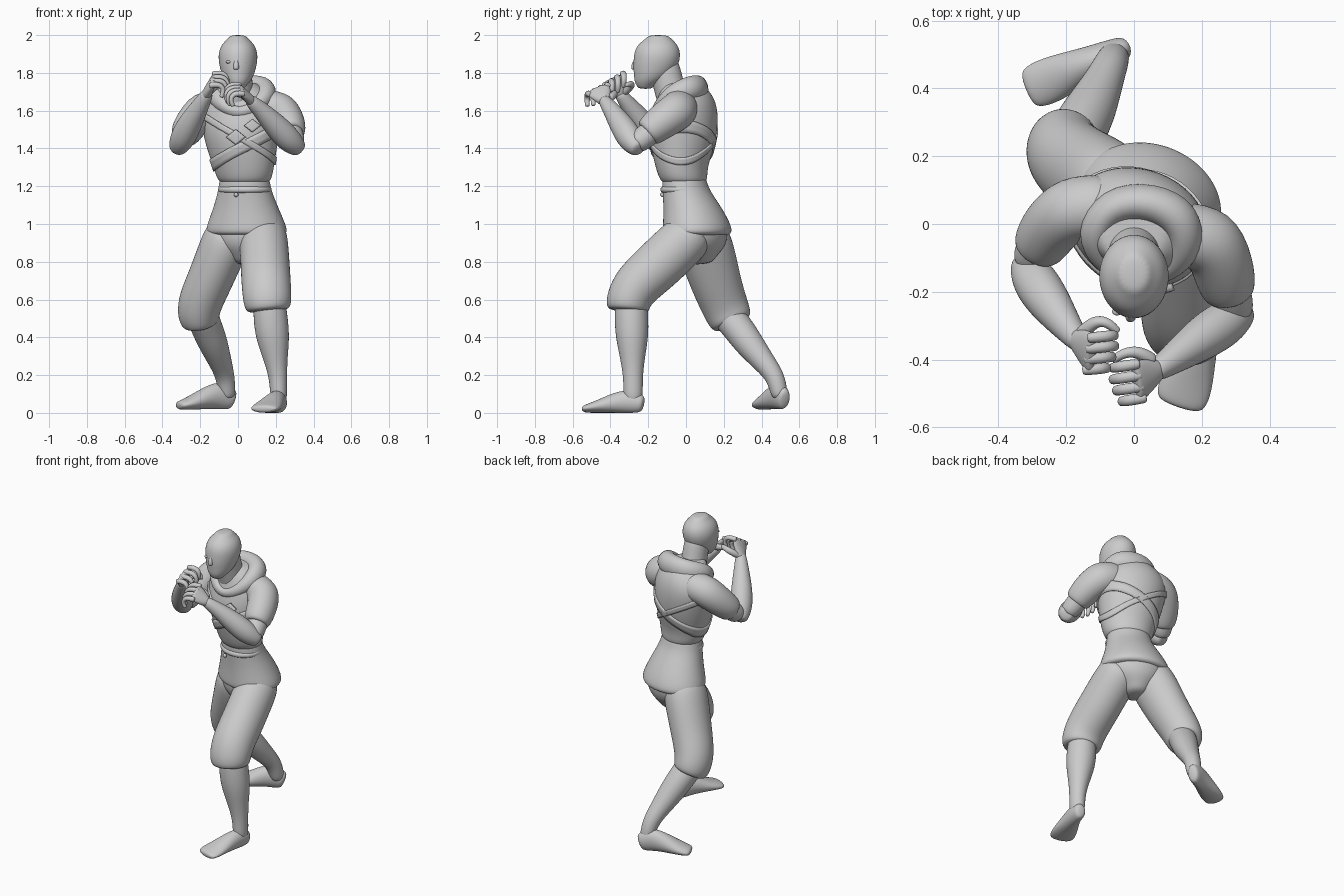
import bpy, bmesh, math
from mathutils import Vector as V

YAW = (math.cos(0.35), -math.sin(0.35), 0)   # the torso is turned to its right


def add(name, bm, sub=2):
    me = bpy.data.meshes.new(name)
    bmesh.ops.recalc_face_normals(bm, faces=bm.faces)
    for f in bm.faces:
        f.smooth = True
    bm.to_mesh(me)
    bm.free()
    ob = bpy.data.objects.new(name, me)
    bpy.context.collection.objects.link(ob)
    if sub:
        ob.modifiers.new("Smooth", 'SUBSURF').levels = sub
        ob.modifiers["Smooth"].render_levels = sub
    return ob


def loft(name, rings, side=(1, 0, 0), n=14, caps=(0.5, 0.5), flat=False, closed=False):
    """Skin through rings (x, y, z, half width[, half depth]) with rounded ends."""
    pts = [V(r[:3]) for r in rings]
    rad = [(r[3], r[4] if len(r) > 4 else r[3]) for r in rings]
    m = len(pts)
    tan = []
    for i in range(m):
        a = pts[i - 1] if closed or i else pts[0]
        b = pts[(i + 1) % m] if closed else pts[min(i + 1, m - 1)]
        tan.append(V((0, 0, 1 if pts[-1].z > pts[0].z else -1)) if flat else (b - a).normalized())
    if not closed:
        for end, sg, k in ((0, -1, caps[0]), (-1, 1, caps[1])):
            r = rad[end]
            p, q = pts[end] + tan[end] * sg * k * min(r), (r[0] * .72, r[1] * .72)
            at = 0 if end == 0 else len(pts)
            t = tan[end]
            pts.insert(at, p)
            rad.insert(at, q)
            tan.insert(at, t)
    grow = 3 / (2 + math.cos(math.tau / n))   # offsets subdivision shrinkage
    bm = bmesh.new()
    loops = []
    for p, (a, b), t in zip(pts, rad, tan):
        s = V(side)
        s = (s - t * s.dot(t)).normalized()
        w = t.cross(s)
        loops.append([bm.verts.new(p + grow * (s * a * math.cos(u) + w * b * math.sin(u)))
                      for u in (math.tau * j / n for j in range(n))])
    pairs = list(zip(loops, loops[1:])) + ([(loops[-1], loops[0])] if closed else [])
    for l0, l1 in pairs:
        for j in range(n):
            k = (j + 1) % n
            bm.faces.new((l0[j], l0[k], l1[k], l1[j]))
    if not closed:
        bm.faces.new(loops[0])
        bm.faces.new(loops[-1])
    return add(name, bm)


def ball(name, loc, scale):
    bm = bmesh.new()
    bmesh.ops.create_uvsphere(bm, u_segments=16, v_segments=10, radius=1)
    for v in bm.verts:
        v.co = V(loc) + v.co * V(scale)
    return add(name, bm, 0)


# Head and neck
loft("head", [(0, -.215, 1.73, .042, .045), (0, -.195, 1.755, .066, .078), (0, -.175, 1.79, .085, .1),
              (0, -.163, 1.83, .096, .116), (0, -.155, 1.87, .103, .122), (0, -.152, 1.91, .102, .121),
              (0, -.15, 1.95, .087, .105), (0, -.146, 1.98, .055, .068)],
     n=20, caps=(.35, .38), flat=True)
loft("neck", [(0, -.06, 1.62, .085), (0, -.09, 1.73, .075, .08), (0, -.12, 1.84, .075, .085)])
loft("nose", [(-.008, -.262, 1.875, .009), (-.01, -.275, 1.845, .014), (-.01, -.275, 1.825, .016)])
loft("brow", [(-.07, -.225, 1.885, .012), (-.035, -.258, 1.88, .012), (-.01, -.265, 1.876, .009),
              (.02, -.261, 1.88, .012), (.06, -.233, 1.885, .012)], side=(0, 0, 1))
for nm, x in (("right", -.05), ("left", .033)):
    ball(nm + "_eye", (x, -.258, 1.858), (.015, .012, .008))

# Jacket body, skirt and hood
top = loft("jacket_top", [(.035, -.01, 1.22, .142, .122), (.03, -.025, 1.3, .163, .132),
                          (.02, -.018, 1.4, .188, .163), (.015, -.015, 1.5, .208, .177),
                          (.01, 0, 1.6, .215, .163), (.01, 0, 1.68, .175, .14), (0, -.02, 1.74, .11, .11)],
           side=YAW, n=24, caps=(.05, .1), flat=True)
loft("jacket_skirt", [(.045, .06, .945, .222, .178), (.045, .06, .99, .215, .177), (.042, .035, 1.09, .172, .15),
                      (.035, -.005, 1.19, .138, .118), (.035, -.01, 1.25, .135, .115)],
     side=YAW, n=24, caps=(.04, .1), flat=True)
loft("waist_band", [(.036, -.008, 1.165, .146, .128), (.036, -.008, 1.2, .145, .125)],
     side=YAW, n=24, caps=(.03, .03), flat=True)
loft("hood", [(.05, .07, 1.715, .075, .06), (-.07, .06, 1.71, .07, .058), (-.13, -.03, 1.69, .055),
              (-.085, -.12, 1.63, .04), (0, -.16, 1.575, .03), (.1, -.14, 1.62, .04),
              (.16, -.07, 1.69, .055), (.145, .02, 1.72, .065)], side=(0, 0, 1), closed=True)
ball("button", (-.01, -.125, 1.155), (.012, .012, .012))


def cling(ob, offset, thick, project=False):
    sw = ob.modifiers.new("Cling", 'SHRINKWRAP')
    sw.target = top
    sw.offset = offset
    if project:
        sw.wrap_method = 'PROJECT'
        sw.use_project_y = True
    so = ob.modifiers.new("Thickness", 'SOLIDIFY')
    so.thickness = thick
    so.offset = 0


# Diagonal cloth folds wrapped round the chest
for nm, z0, slope, w in (("sash", 1.39, .5, .035), ("cross_fold", 1.46, -.55, .02)):
    bm = bmesh.new()
    rows = []
    for k in range(4):
        row = []
        for j in range(48):
            u = math.tau * j / 48
            x, y = .02 + .23 * math.cos(u), -.01 + .2 * math.sin(u)
            row.append(bm.verts.new((x, y, z0 + slope * x + w * (k / 1.5 - 1))))
        rows.append(row)
    for r0, r1 in zip(rows, rows[1:]):
        for j in range(48):
            bm.faces.new((r0[j], r0[(j + 1) % 48], r1[(j + 1) % 48], r1[j]))
    cling(add(nm, bm, 0), .002, .012)

# Diamond patches
for nm, x, z, r in (("centre_patch", -.01, 1.46, .05), ("side_patch", .075, 1.52, .042)):
    bm = bmesh.new()
    bmesh.ops.create_grid(bm, x_segments=6, y_segments=6, size=1)
    for v in bm.verts:
        a, b = v.co.x, v.co.y
        v.co = (x + r * (a - b) / 2, -.4, z + r * .8 * (a + b) / 2)
    cling(add(nm, bm, 0), .012, .022, True)

# Sleeves and arms
loft("right_sleeve", [(-.1, .05, 1.62, .1), (-.185, .05, 1.61, .1), (-.25, -.01, 1.53, .09),
                      (-.285, -.075, 1.465, .078)], caps=(.5, .05))
loft("right_upper_arm", [(-.25, 0, 1.53, .065), (-.3, -.1, 1.435, .062)])
loft("right_forearm", [(-.318, -.12, 1.405, .05), (-.295, -.165, 1.45, .068), (-.255, -.225, 1.53, .066),
                       (-.2, -.3, 1.625, .046), (-.165, -.345, 1.685, .034)])
loft("left_sleeve", [(.13, -.03, 1.62, .1), (.23, -.04, 1.6, .104), (.265, -.13, 1.54, .093),
                     (.28, -.205, 1.48, .08)], caps=(.5, .05))
loft("left_upper_arm", [(.26, -.12, 1.54, .066), (.295, -.25, 1.435, .063)], side=(0, 0, 1))
loft("left_forearm", [(.315, -.26, 1.405, .05), (.27, -.292, 1.445, .069), (.205, -.335, 1.515, .066),
                      (.12, -.395, 1.605, .045), (.07, -.43, 1.65, .034)], side=(0, 0, 1))


# Curled hands: palm, four fingers and thumb
def hand(nm, wrist, k0, k1, fwd, thumb):
    wrist, k0, k1, fwd = V(wrist), V(k0), V(k1), V(fwd)
    lat, mid, down = k1 - k0, (k0 + k1) / 2, V((0, 0, -1))
    w = lat.length / 2
    loft(nm + "_palm", [(*wrist, .032, .028), (*wrist.lerp(mid, .5), w * .95, .024),
                        (*mid, w + .012, .019)], side=lat)
    for i, ln in enumerate((.95, 1.05, 1, .85)):
        b = k0.lerp(k1, i / 3)
        p = [b - fwd * .01, b + fwd * .05 * ln]
        p.append(p[1] + (fwd * .022 + down * .04) * ln)
        p.append(p[2] + (down * .036 - fwd * .016) * ln)
        loft(f"{nm}_finger_{i + 1}", [(*q, r) for q, r in zip(p, (.016, .0165, .0145, .012))],
             side=lat, n=8)
    loft(nm + "_thumb", thumb, side=(0, 0, 1), n=8)


hand("right", (-.17, -.34, 1.68), (-.12, -.335, 1.795), (-.135, -.43, 1.735), (1, .1, .1),
     [(-.155, -.325, 1.7, .022), (-.115, -.285, 1.735, .019), (-.08, -.288, 1.745, .016),
      (-.05, -.315, 1.735, .012)])
hand("left", (.07, -.43, 1.65), (.0, -.415, 1.735), (.02, -.515, 1.69), (-1, -.15, .05),
     [(.05, -.4, 1.67, .022), (.01, -.375, 1.69, .018), (-.03, -.38, 1.695, .015), (-.06, -.4, 1.685, .012)])

# Trousers
loft("trouser_seat", [(.04, .06, .83, .09, .1), (.04, .06, .89, .185, .155), (.045, .06, 1, .195, .16)],
     side=YAW, n=20, flat=True)
loft("left_trouser_leg", [(.13, .03, .95, .13), (.14, -.07, .855, .128, .135), (.145, -.17, .76, .13, .133),
                          (.15, -.265, .675, .13, .128), (.155, -.305, .6, .128, .12),
                          (.16, -.31, .545, .118, .113)], n=18, caps=(.4, .05))
loft("right_trouser_leg", [(-.05, .085, .94, .13, .145), (-.1, .12, .82, .125, .145), (-.15, .155, .7, .12, .135),
                           (-.2, .195, .59, .118, .125), (-.21, .225, .52, .112, .12),
                           (-.2, .245, .475, .1, .108)], n=18, caps=(.4, .05))

# Calves
loft("left_calf", [(.165, -.29, .6, .085), (.175, -.288, .47, .092, .09), (.187, -.285, .38, .085, .083),
                   (.2, -.283, .28, .062, .063), (.213, -.28, .18, .046, .05), (.216, -.28, .08, .045, .052)])
loft("right_calf", [(-.2, .2, .54, .085), (-.165, .275, .45, .083), (-.13, .335, .365, .078),
                    (-.09, .42, .26, .058), (-.067, .475, .19, .05), (-.058, .495, .1, .045)])

# Feet
loft("left_foot", [(.224, -.245, .05, .038, .05), (.212, -.3, .062, .045, .062), (.19, -.37, .055, .055, .055),
                   (.162, -.45, .036, .075, .036), (.14, -.515, .024, .08, .024)],
     side=(.95, -.3, 0), caps=(.6, 1.2))
loft("right_foot", [(-.04, .515, .075, .038, .06), (-.09, .492, .095, .045, .075), (-.155, .465, .083, .053, .062),
                    (-.235, .43, .056, .068, .04), (-.295, .405, .042, .066, .026)],
     side=(.42, -.9, 0), caps=(.6, 1.0))
